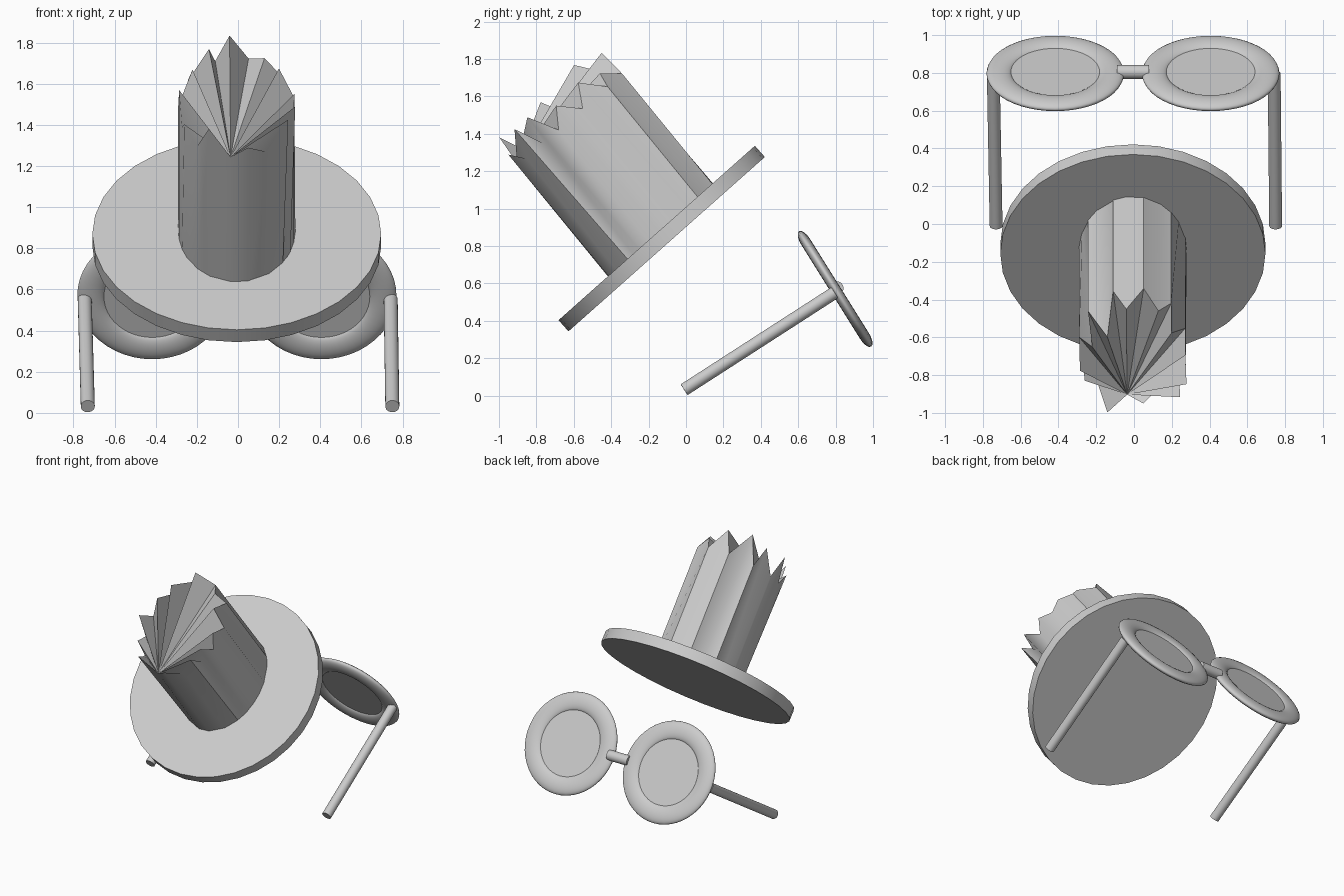
import bpy, math
from mathutils import Vector, Matrix

if "Cube" in bpy.data.objects:
    bpy.data.objects.remove(bpy.data.objects["Cube"])

GLASS_TILT = math.radians(-58)
HAT = Matrix.Translation((-0.006, -0.13, 0.84)) @ Matrix.Rotation(math.radians(41.6), 4, 'X')
LENS_Y, LENS_Z = 0.797, 0.571


def finish(name, angle=35):
    ob = bpy.context.object
    ob.name = name
    bpy.ops.object.shade_smooth_by_angle(angle=math.radians(angle))
    return ob


def rod(name, a, b, r):
    a, b = Vector(a), Vector(b)
    d = b - a
    bpy.ops.mesh.primitive_cylinder_add(vertices=24, radius=r, depth=d.length,
        location=(a + b) / 2, rotation=d.to_track_quat('Z', 'Y').to_euler())
    return finish(name)


# Round spectacle rims with flat lenses
for side, x in (("left", -0.417), ("right", 0.406)):
    loc, rot = (x, LENS_Y, LENS_Z), (GLASS_TILT, 0, 0)
    bpy.ops.mesh.primitive_torus_add(major_segments=48, minor_segments=16,
        major_radius=0.297, minor_radius=0.067, location=loc, rotation=rot)
    bpy.context.object.scale.z = 0.42
    finish("rim_" + side, 60)
    bpy.ops.mesh.primitive_cylinder_add(vertices=48, radius=0.29, depth=0.02,
        location=loc, rotation=rot)
    finish("lens_" + side)

# Bridge and temple arms
rod("bridge", (-0.09, 0.805, 0.575), (0.08, 0.805, 0.575), 0.037)
rod("temple_left", (-0.745, 0.795, 0.551), (-0.73, -0.01, 0.032), 0.034)
rod("temple_right", (0.742, 0.795, 0.551), (0.75, -0.01, 0.032), 0.034)

# Hat brim
bpy.ops.mesh.primitive_cylinder_add(vertices=32, radius=0.702, depth=0.08)
bpy.context.object.matrix_world = HAT
finish("hat_brim")

# Crown: oval tube with a ragged rim; tips are (across, back, height) in hat space
tips = [(-0.035, 0.42, 0.956), (0.135, 0.34, 0.88), (0.205, 0.22, 0.92), (0.28, 0.05, 0.906),
        (0.284, -0.106, 0.962), (0.25, -0.2, 0.96), (0.055, -0.315, 0.88), (-0.135, -0.29, 0.98),
        (-0.255, -0.15, 0.885), (-0.28, 0.0, 0.975), (-0.215, 0.16, 0.965), (-0.135, 0.266, 1.005)]
top = []
for i, t in enumerate(tips):
    n = tips[(i + 1) % len(tips)]
    mx, my = (t[0] + n[0]) / 2, (t[1] + n[1]) / 2 - 0.06
    k = 1 / math.hypot(mx / 0.285, my / 0.375)
    top += [Vector(t), Vector((mx * k, 0.06 + my * k, 0.80))]
apex = 13                                    # front notch, all lid folds meet here
top[apex] = Vector((-0.03, -0.31, 0.815))
base = []
for v in top:
    a = math.atan2((v.y - 0.06) / 0.375, v.x / 0.285)
    base.append(Vector((0.285 * math.cos(a), 0.025 + 0.378 * math.sin(a), 0.0)))
N = len(top)
faces = [((i + 1) % N, i, N + i, N + (i + 1) % N) for i in range(N)]
for j in range(1, N - 1):
    faces.append((N + apex, N + (apex + j + 1) % N, N + (apex + j) % N)[::-1])
faces = [f[::-1] if len(f) == 3 else f for f in faces]
me = bpy.data.meshes.new("hat_crown")
me.from_pydata(base + top, [], faces)
crown = bpy.data.objects.new("hat_crown", me)
bpy.context.collection.objects.link(crown)
crown.matrix_world = HAT
bpy.ops.object.select_all(action='DESELECT')
crown.select_set(True)
bpy.context.view_layer.objects.active = crown
finish("hat_crown", 40)
